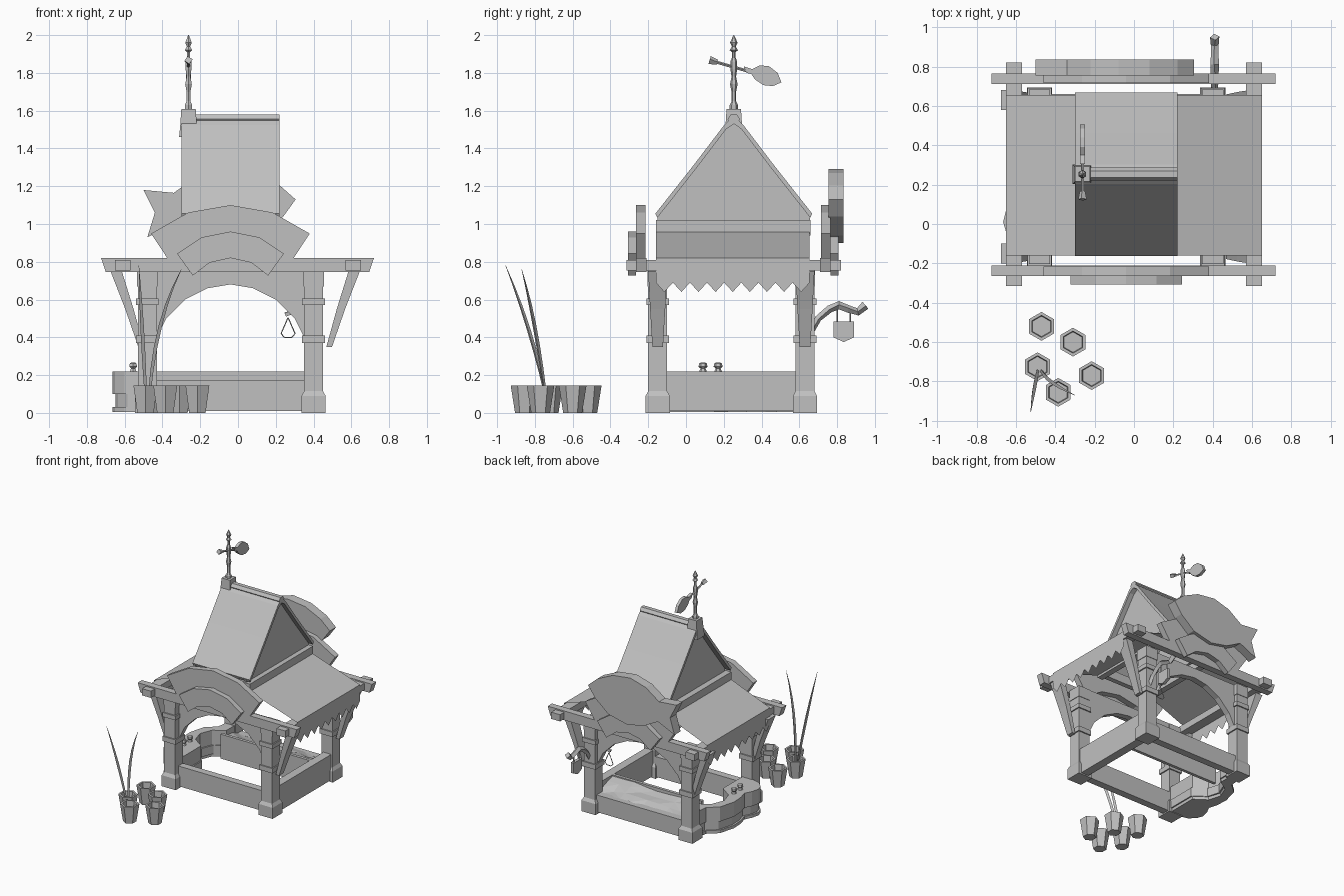
import bpy, bmesh, math, random
from mathutils import Vector

cube = bpy.data.objects.get("Cube")
if cube:
    bpy.data.objects.remove(cube, do_unlink=True)
random.seed(4)

clay = bpy.data.materials.new("light_grey")
clay.use_nodes = True
clay.diffuse_color = (0.53, 0.53, 0.53, 1)
clay.node_tree.nodes["Principled BSDF"].inputs["Base Color"].default_value = (0.53, 0.53, 0.53, 1)

CX, CY = -0.04, 0.24          # centre of the post grid
PX, PY = 0.44, 0.39           # half spacing of the posts


def finish(name, bm):
    bmesh.ops.recalc_face_normals(bm, faces=bm.faces)
    me = bpy.data.meshes.new(name)
    bm.to_mesh(me)
    bm.free()
    me.materials.append(clay)
    ob = bpy.data.objects.new(name, me)
    bpy.context.collection.objects.link(ob)
    return ob


def loft(name, rings):
    """Skin a list of equal-length point rings and cap both ends."""
    bm = bmesh.new()
    vs = [[bm.verts.new(p) for p in r] for r in rings]
    n = len(rings[0])
    for a, b in zip(vs, vs[1:]):
        for i in range(n):
            j = (i + 1) % n
            bm.faces.new((a[i], a[j], b[j], b[i]))
    bm.faces.new(vs[0])
    bm.faces.new(vs[-1])
    return finish(name, bm)


def sheet(name, pts):
    """Single flat face, for cloth."""
    bm = bmesh.new()
    bm.faces.new([bm.verts.new(p) for p in pts])
    return finish(name, bm)


def prism(name, pts, axis, a, b):
    """Extrude a flat outline along x, y or z from a to b."""
    def put(p, d):
        return {"x": (d, *p), "y": (p[0], d, p[1]), "z": (*p, d)}[axis]
    return loft(name, [[put(p, d) for p in pts] for d in (a, b)])


def rect(x0, x1, y0, y1):
    return [(x0, y0), (x1, y0), (x1, y1), (x0, y1)]


def box(name, x0, x1, y0, y1, z0, z1):
    return prism(name, rect(x0, x1, y0, y1), "z", z0, z1)


def lathe(name, x, y, prof, n=6, turn=0.5):
    """Turn (radius, z) steps round a vertical axis."""
    ang = [2 * math.pi * (i + turn) / n for i in range(n)]
    return loft(name, [[(x + r * math.cos(t), y + r * math.sin(t), z) for t in ang] for r, z in prof])


def tube(name, pts, radii, n=4):
    """Tapered rod along a path."""
    pts = [Vector(p) for p in pts]
    rings = []
    for i, p in enumerate(pts):
        d = (pts[min(i + 1, len(pts) - 1)] - pts[max(i - 1, 0)]).normalized()
        u = d.cross(Vector((0.9, 0.3, 0.1))).normalized()
        v = d.cross(u)
        rings.append([p + radii[i] * (u * math.cos(t) + v * math.sin(t))
                      for t in (2 * math.pi * k / n for k in range(n))])
    return loft(name, rings)


def arch(cz, ro, ri, deg, deg_in, seg=4):
    """Outline of a curved board."""
    f = [i / seg * 2 - 1 for i in range(seg + 1)]
    out = [(CX + ro * math.sin(math.radians(deg * k)), cz + ro * math.cos(math.radians(deg * k))) for k in f]
    inn = [(CX + ri * math.sin(math.radians(deg_in * k)), cz + ri * math.cos(math.radians(deg_in * k))) for k in f]
    return out + inn[::-1]


# Posts with plinth, bands, capital and outer brace
for sx, side in ((-1, "right"), (1, "left")):
    for sy, end in ((-1, "front"), (1, "back")):
        x, y = CX + sx * PX, CY + sy * PY
        tag = f"{end}_{side}"
        for part, h, z0, z1 in (("post", 0.05, 0, 0.76), ("post_lower_band", 0.06, 0.37, 0.41),
                                ("post_upper_band", 0.06, 0.57, 0.605), ("post_capital", 0.054, 0.67, 0.76)):
            box(f"{tag}_{part}", x - h, x + h, y - h, y + h, z0, z1)
        steps = ((0.064, 0), (0.064, 0.09), (0.05, 0.115))
        loft(f"{tag}_plinth", [[(px, py, z) for px, py in rect(x - h, x + h, y - h, y + h)] for h, z in steps])
        brace = ((0.615, 0.05, 0.03, 0.75), (0.545, 0.04, 0.022, 0.55), (0.483, 0.028, 0.015, 0.35))
        bx = 0 if sx > 0 else -0.03
        loft(f"{tag}_brace", [[(px, py, z) for px, py in rect(sx * c + bx - w, sx * c + bx + w, y - h, y + h)]
                              for c, h, w, z in brace])

# Front and back: long beam, knee arch, layered curved boards
beam = [(-0.725, 0.82), (0.72, 0.82), (0.695, 0.745), (-0.7, 0.745)]
half = [(0.39, 0.40), (0.34, 0.5), (0.24, 0.6), (0.12, 0.66)]
knee = ([(CX + a, z) for a, z in half] + [(CX, 0.68)] + [(CX - a, z) for a, z in half[::-1]]
        + [(CX - 0.4, 0.76), (CX + 0.4, 0.76)])
for sy, end in ((-1, "front"), (1, "back")):
    def at(d):
        return CY + 0.01 + sy * d
    prism(end + "_beam", beam, "y", at(0.46), at(0.515))
    prism(end + "_knee_arch", knee, "y", at(0.35), at(0.4))
    prism(end + "_large_board", arch(0.44, 0.66, 0.47, 39.5, 42), "y", at(0.465), at(0.515))
    prism(end + "_small_board", arch(0.56, 0.40, 0.26, 45, 50), "y", at(0.515), at(0.557))

# Cross beams under the eaves, cloth awnings and toothed valances
for sx, side in ((-1, "right"), (1, "left")):
    box(side + "_cross_beam", sx * 0.61 - 0.04, sx * 0.61 + 0.04, -0.315, 0.82, 0.755, 0.81)
    inner, eave = (-0.28 if sx < 0 else 0.2), sx * 0.65
    sheet(side + "_awning", [(eave, -0.16, 0.82), (eave, 0.655, 0.82), (inner, 0.655, 0.965), (inner, -0.16, 0.965)])
    teeth = 9
    step = 0.815 / teeth
    edge = [(-0.16, 0.82), (-0.16, 0.69)]
    for i in range(teeth):
        edge += [(-0.16 + step * (i + 0.5), 0.64), (-0.16 + step * (i + 1), 0.69)]
    sheet(side + "_valance", [(eave, y, z) for y, z in edge + [(0.655, 0.82)]])

# Upper roof
slope = [(0.415, 1.055), (0.21, 1.315), (0.05, 1.525), (0, 1.575)]
under = [(a - 0.01, z - 0.022) for a, z in slope[:3]]
RY = 0.253
roof = ([(RY - a, z) for a, z in slope] + [(RY + a, z) for a, z in slope[2::-1]]
        + [(RY + a, z) for a, z in under] + [(RY, 1.53)] + [(RY - a, z) for a, z in under[::-1]])
prism("upper_roof", roof, "x", -0.30, 0.22)
gable = ([(RY - 0.4, 1.0)] + [(RY - a, z + 0.008) for a, z in under] + [(RY, 1.535)]
         + [(RY + a, z + 0.008) for a, z in under[::-1]] + [(RY + 0.4, 1.0)])
for name, x in (("right_gable", -0.25), ("left_gable", 0.16)):
    prism(name, gable, "x", x, x + 0.02)
for name, x in (("right_gable_sill", -0.30), ("left_gable_sill", 0.17)):
    box(name, x, x + 0.05, -0.16, 0.66, 0.94, 1.02)
for name, y in (("front_gable_sill", -0.15), ("back_gable_sill", 0.61)):
    box(name, -0.28, 0.2, y, y + 0.04, 0.95, 1.02)
ridge = [(RY + 0.033 * math.cos(k * math.pi / 3), 1.555 + 0.028 * math.sin(k * math.pi / 3)) for k in range(6)]
prism("ridge_cap", ridge, "x", -0.24, 0.22)

# Finial and fish weather vane
FX = -0.262
loft("finial_block", [[(px, py, z) for px, py in rect(FX - h, FX + h, RY - h, RY + h)]
                      for h, z in ((0.05, 1.46), (0.044, 1.52), (0.038, 1.61))])
lathe("finial_pole", FX, RY, [(0.022, 1.6), (0.022, 1.63), (0.012, 1.65), (0.012, 1.7), (0.02, 1.74), (0.012, 1.78),
                              (0.018, 1.82), (0.018, 1.86), (0.01, 1.88), (0.01, 1.91), (0.022, 1.92),
                              (0.01, 1.94), (0.02, 1.96), (0.002, 2.0)])
tube("vane_rod", [(FX, 0.15, 1.86), (FX, 0.36, 1.80)], [0.008, 0.008])
tube("vane_tip", [(FX, 0.125, 1.868), (FX, 0.165, 1.856)], [0.022, 0.014])
vane = [(0.305, 1.835), (0.35, 1.82), (0.39, 1.84), (0.44, 1.835), (0.485, 1.80), (0.505, 1.75),
        (0.46, 1.73), (0.41, 1.735), (0.365, 1.765), (0.345, 1.795), (0.32, 1.80)]
prism("vane_fish", vane, "x", FX - 0.012, FX + 0.012)

# Big fish sign on the back
fish = [(0.305, 1.13), (0.22, 1.205), (0.08, 1.27), (-0.08, 1.29), (-0.22, 1.25), (-0.34, 1.165), (-0.50, 1.18),
        (-0.44, 1.06), (-0.48, 0.93), (-0.33, 1.0), (-0.2, 0.93), (-0.05, 0.90), (0.12, 0.94), (0.24, 1.04)]
prism("fish_sign", fish, "y", 0.755, 0.835)

# Counter walls: straight sides and the bulging right side
box("front_wall", -0.44, 0.36, -0.16, -0.1, 0.01, 0.175)
box("back_wall", -0.44, 0.36, 0.6, 0.66, 0.01, 0.15)
box("left_wall", 0.37, 0.44, -0.11, 0.59, 0.01, 0.22)
bulge = [(-0.52, -0.11), (-0.6, -0.09), (-0.65, -0.04), (-0.665, 0.01), (-0.65, 0.07), (-0.62, 0.13), (-0.64, 0.2),
         (-0.645, 0.3), (-0.61, 0.43), (-0.53, 0.5), (-0.52, 0.59), (-0.44, 0.59), (-0.44, 0.48), (-0.53, 0.42),
         (-0.57, 0.32), (-0.54, 0.22), (-0.44, 0.15), (-0.44, -0.11)]
prism("right_counter", bulge, "z", 0.1, 0.22)
prism("right_counter_lower", [(CX + (x - CX) * 0.975, y) for x, y in bulge], "z", 0.03, 0.1)
prism("right_counter_foot", bulge, "z", 0.005, 0.03)
for i, y in enumerate((0.09, 0.17)):
    lathe(f"cup_{i + 1}", -0.555, y, [(0.02, 0.22), (0.013, 0.235), (0.024, 0.245), (0.02, 0.262), (0.008, 0.268)])

# Faceted ice bed inside the back wall
bm = bmesh.new()
bmesh.ops.create_grid(bm, x_segments=8, y_segments=3, size=0.5)
for v in bm.verts:
    fx, fy = v.co.x + 0.5, v.co.y + 0.5
    v.co = (-0.44 + 0.81 * fx, 0.42 + 0.2 * fy, 0.205 - 0.06 * fy + random.uniform(-0.012, 0.012))
bmesh.ops.triangulate(bm, faces=bm.faces)
finish("ice_bed", bm)
box("ice_bed_front", -0.44, 0.37, 0.4, 0.425, 0.02, 0.22)

# Hanging sign bracket behind the back left post
BX = 0.41
hook = [(0.66, 0.43), (0.7, 0.5), (0.76, 0.55), (0.81, 0.57), (0.86, 0.55), (0.91, 0.535), (0.95, 0.57)]
tube("sign_bracket", [(BX, y, z) for y, z in hook], [0.018, 0.018, 0.02, 0.022, 0.02, 0.02, 0.024])
prism("hanging_sign", [(0.78, 0.485), (0.89, 0.485), (0.89, 0.40), (0.835, 0.375), (0.78, 0.40)], "x", BX - 0.013, BX + 0.013)
for i, y in enumerate((0.80, 0.87)):
    tube(f"sign_cord_{i + 1}", [(BX, y, 0.48), (BX, y, 0.56)], [0.004, 0.004])

# Triangular hanger by the back knee arch
HY = 0.62
tube("hanger_arm", [(0.35, HY, 0.56), (0.25, HY, 0.52)], [0.018, 0.014])
ring = [(0.265, 0.505), (0.228, 0.42), (0.245, 0.40), (0.285, 0.40), (0.302, 0.42)]
for i, (p, q) in enumerate(zip(ring, ring[1:] + ring[:1])):
    tube(f"hanger_side_{i + 1}", [(p[0], HY, p[1]), (q[0], HY, q[1])], [0.003, 0.003])

# Hexagonal flower pots
pots = [(-0.47, -0.52), (-0.31, -0.6), (-0.49, -0.725), (-0.385, -0.855), (-0.215, -0.77)]
for i, (x, y) in enumerate(pots):
    lathe(f"pot_{i + 1}", x, y, [(0.05, 0), (0.073, 0.145), (0.056, 0.145), (0.052, 0.1)])

# Long reed leaves
tips = [((-0.525, -0.955, 0.78), (-0.51, -0.82, 0.45)), ((-0.30, -0.87, 0.76), (-0.44, -0.8, 0.5))]
for i, (tip, mid) in enumerate(tips):
    a, m, b = Vector((-0.49 + 0.02 * i, -0.745, 0.1)), Vector(mid), Vector(tip)
    ts = [k / 6 for k in range(7)]
    path = [a * (1 - t) ** 2 + m * (2 * t * (1 - t)) + b * t * t for t in ts]
    tube(f"reed_leaf_{i + 1}", path, [0.008 + 0.007 * math.sin(math.pi * t) - 0.007 * t for t in ts], 3)
